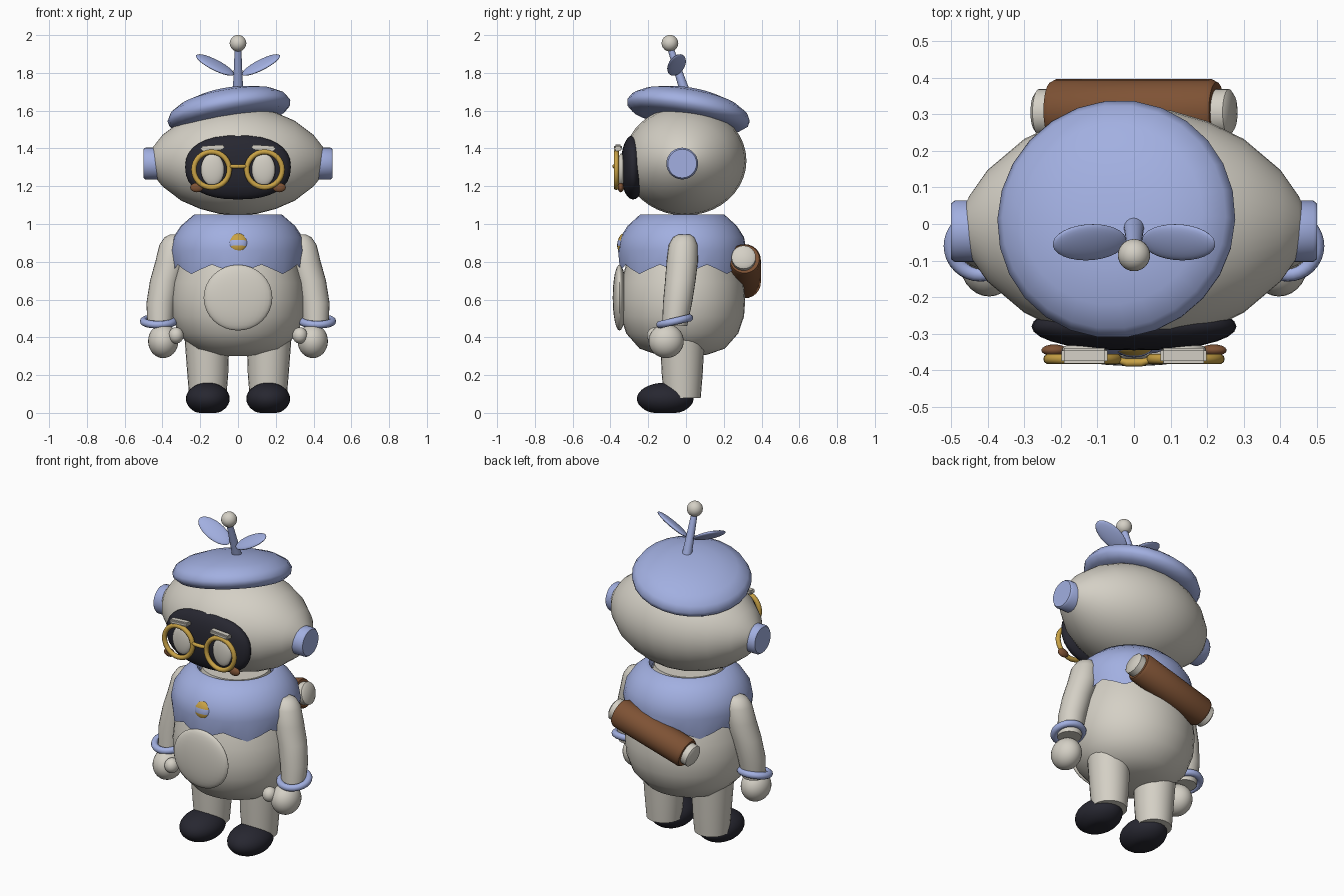
import bpy, bmesh
from math import sin, cos, pi, radians
from mathutils import Matrix, Euler, Vector

cube = bpy.data.objects.get("Cube")
if cube:
    bpy.data.objects.remove(cube, do_unlink=True)


def material(name, r, g, b):
    m = bpy.data.materials.new(name)
    m.use_nodes = True
    m.diffuse_color = (r, g, b, 1)
    bsdf = m.node_tree.nodes["Principled BSDF"]
    bsdf.inputs["Base Color"].default_value = (r, g, b, 1)
    bsdf.inputs["Roughness"].default_value = 0.7
    return m


CREAM = material("warm_white", 0.66, 0.63, 0.56)
BLUE = material("periwinkle", 0.36, 0.43, 0.75)
DARK = material("charcoal", 0.02, 0.02, 0.03)
GOLD = material("gold", 0.58, 0.36, 0.06)
BROWN = material("leather_brown", 0.21, 0.085, 0.035)


def finish(name, bm, mat, loc=(0, 0, 0), rot=(0, 0, 0), scale=(1, 1, 1), angle=50):
    """Place the mesh, give it one colour and smooth it, keeping hard edges."""
    turn = Euler([radians(a) for a in rot]).to_matrix().to_4x4()
    bm.transform(Matrix.Translation(loc) @ turn @ Matrix.Diagonal((*scale, 1)))
    bmesh.ops.recalc_face_normals(bm, faces=bm.faces)
    me = bpy.data.meshes.new(name)
    bm.to_mesh(me)
    bm.free()
    me.materials.append(mat)
    me.shade_smooth()
    me.set_sharp_from_angle(angle=radians(angle))
    ob = bpy.data.objects.new(name, me)
    bpy.context.collection.objects.link(ob)
    return ob


def stack(name, rings, mat, seg=24, caps=True, wave=0, **place):
    """Skin of level circles, each (x, y, z, radius); wave scallops the first."""
    bm = bmesh.new()
    loops = []
    for i, (x, y, z, r) in enumerate(rings):
        loop = []
        for k in range(seg):
            a = 2 * pi * k / seg
            dz = wave * cos(8 * a) if i == 0 else 0
            loop.append(bm.verts.new((x + r * cos(a), y + r * sin(a), z + dz)))
        loops.append(loop)
    for low, high in zip(loops, loops[1:]):
        for k in range(seg):
            n = (k + 1) % seg
            bm.faces.new((low[k], low[n], high[n], high[k]))
    if caps:
        bm.faces.new(loops[0])
        bm.faces.new(loops[-1])
    return finish(name, bm, mat, **place)


def lathe(name, profile, mat, **kw):
    return stack(name, [(0, 0, z, r) for r, z in profile], mat, **kw)


def ball(name, mat, loc, size, rot=(0, 0, 0), power=1.0, floor=None):
    """Ellipsoid; power under 1 squares its outline, floor flattens its base."""
    bm = bmesh.new()
    bmesh.ops.create_uvsphere(bm, u_segments=28, v_segments=16, radius=1)
    for v in bm.verts:
        if power != 1:
            for i in (0, 2):
                v.co[i] = abs(v.co[i]) ** power * (1 if v.co[i] > 0 else -1)
        if floor is not None:
            v.co.z = max(v.co.z, floor)
    return finish(name, bm, mat, loc, rot, size)


def torus(name, mat, loc, major, minor, rot, seg=32, sides=10):
    bm = bmesh.new()
    grid = []
    for i in range(seg):
        a = 2 * pi * i / seg
        grid.append([])
        for j in range(sides):
            b = 2 * pi * j / sides
            r = major + minor * cos(b)
            grid[i].append(bm.verts.new((r * cos(a), r * sin(a), minor * sin(b))))
    for i in range(seg):
        for j in range(sides):
            n, m = (i + 1) % seg, (j + 1) % sides
            bm.faces.new((grid[i][j], grid[n][j], grid[n][m], grid[i][m]))
    return finish(name, bm, mat, loc, rot)


# Head: lens shape turned about the x axis
half = [(0.47, 0.12), (0.45, 0.25), (0.4, 0.47), (0.3, 0.73), (0.2, 0.88), (0.1, 0.97)]
profile = [(r, -x) for x, r in half] + [(1, 0)] + [(r, x) for x, r in reversed(half)]
lathe("head", profile, CREAM, seg=40, loc=(0, -0.005, 1.335), rot=(0, 90, 0),
      scale=(0.29, 0.325, 1))

# Face
ball("visor", DARK, (0, -0.28, 1.3), (0.28, 0.065, 0.17), power=0.85)

# Torso, cape and belly
lathe("body", [(0.04, 0.3), (0.14, 0.308), (0.24, 0.34), (0.315, 0.42), (0.348, 0.51),
               (0.355, 0.6), (0.345, 0.69), (0.315, 0.79), (0.27, 0.91), (0.2, 1.0),
               (0.19, 1.045)], CREAM, seg=36, loc=(0, -0.02, 0), scale=(1, 0.94, 1))
lathe("cape", [(0.345, 0.76), (0.358, 0.86), (0.345, 0.93), (0.305, 0.99), (0.235, 1.05),
               (0.215, 1.05), (0.2, 1.02)], BLUE, seg=32, caps=False, wave=0.025,
      loc=(0, -0.02, 0), rot=(0, 0, 22.5), scale=(1, 0.94, 1))
ball("belly_patch", CREAM, (0, -0.352, 0.61), (0.182, 0.036, 0.174))

# Badge with a blue middle stripe
badge = ball("badge", GOLD, (0, -0.335, 0.9), (0.052, 0.028, 0.052), rot=(-12, 0, 0))
badge.data.materials.append(BLUE)
for p in badge.data.polygons:
    if abs(p.center.z - 0.9) < 0.014:
        p.material_index = 1

# Beret, tilted down to the back and to one side
lathe("beret", [(0.24, -0.065), (0.295, -0.06), (0.325, -0.035), (0.33, -0.01),
                (0.31, 0.025), (0.25, 0.06), (0.15, 0.088), (0.06, 0.098)], BLUE, seg=26,
      loc=(-0.05, 0.015, 1.61), rot=(-10, -10, 0))

# Sprout on the beret
stack("stalk", [(0, 0.005, 1.67, 0.03), (0, -0.025, 1.76, 0.025), (0, -0.085, 1.94, 0.017)], BLUE)
ball("stalk_tip", CREAM, (0, -0.085, 1.957), (0.044, 0.044, 0.044))

# Bedroll across the back
tilt = (0, 74, 0)
lathe("bedroll", [(0.078, -0.235), (0.086, -0.22), (0.086, 0.22), (0.078, 0.235)], BROWN,
      loc=(0, 0.31, 0.75), rot=tilt, scale=(1, 1, -1))
lathe("bedroll_core", [(0.05, -0.28), (0.064, -0.27), (0.064, 0.27), (0.05, 0.28)], CREAM,
      loc=(0, 0.305, 0.75), rot=tilt)

# Glasses bridge
stack("glasses_bridge", [(0, 0, -0.045, 0.009), (0, -0.008, -0.02, 0.011),
                         (0, -0.008, 0.02, 0.011), (0, 0, 0.045, 0.009)], GOLD, seg=12,
      loc=(0, -0.371, 1.305), rot=(0, 90, 0))

# Paired parts
for s, side in ((1, "left"), (-1, "right")):
    # Face details
    torus(side + "_glasses_rim", GOLD, (s * 0.14, -0.369, 1.288), 0.094, 0.014, (90, 0, 0))
    ball(side + "_eye", CREAM, (s * 0.135, -0.343, 1.288), (0.062, 0.02, 0.085))
    ball(side + "_cheek", BROWN, (s * 0.218, -0.345, 1.193), (0.035, 0.016, 0.025))
    bm = bmesh.new()
    bmesh.ops.create_cube(bm, size=1)
    bmesh.ops.scale(bm, vec=(0.125, 0.042, 0.026), verts=bm.verts)
    bmesh.ops.bevel(bm, geom=bm.edges[:], offset=0.007, segments=2, affect="EDGES")
    finish(side + "_brow", bm, CREAM, (s * 0.135, -0.36, 1.403), (0, s * 4, 0))

    # Ear knobs
    lathe(side + "_ear", [(0.084, 0), (0.084, 0.095), (0.076, 0.105)], BLUE, seg=28,
          loc=(s * 0.395, -0.02, 1.32), rot=(0, s * 90, 0))

    # Leaves
    ball(side + "_leaf", BLUE, (s * 0.122, -0.05, 1.842), (0.112, 0.055, 0.016),
         rot=(27, -s * 27, 0))

    # Arms and hands
    arm = [(0.33, -0.01, 0.945, 0.03), (0.333, -0.012, 0.93, 0.056),
           (0.34, -0.015, 0.89, 0.076), (0.355, -0.02, 0.8, 0.083),
           (0.385, -0.03, 0.7, 0.081), (0.408, -0.045, 0.58, 0.077),
           (0.413, -0.06, 0.46, 0.066)]
    stack(side + "_arm", [(s * x, y, z, r) for x, y, z, r in arm], CREAM)
    torus(side + "_bracelet", BLUE, (s * 0.42, -0.06, 0.485), 0.08, 0.02, (13, 0, 0))
    ball(side + "_hand", CREAM, (s * 0.396, -0.105, 0.38), (0.08, 0.093, 0.09))
    ball(side + "_thumb", CREAM, (s * 0.328, -0.165, 0.41), (0.04, 0.042, 0.043))

    # Legs and shoes
    stack(side + "_leg", [(s * 0.16, -0.02, 0.08, 0.098), (s * 0.16, -0.02, 0.2, 0.108),
                          (s * 0.165, -0.02, 0.42, 0.12)], CREAM)
    ball(side + "_shoe", DARK, (s * 0.16, -0.11, 0.075), (0.116, 0.15, 0.085), floor=-0.88)
